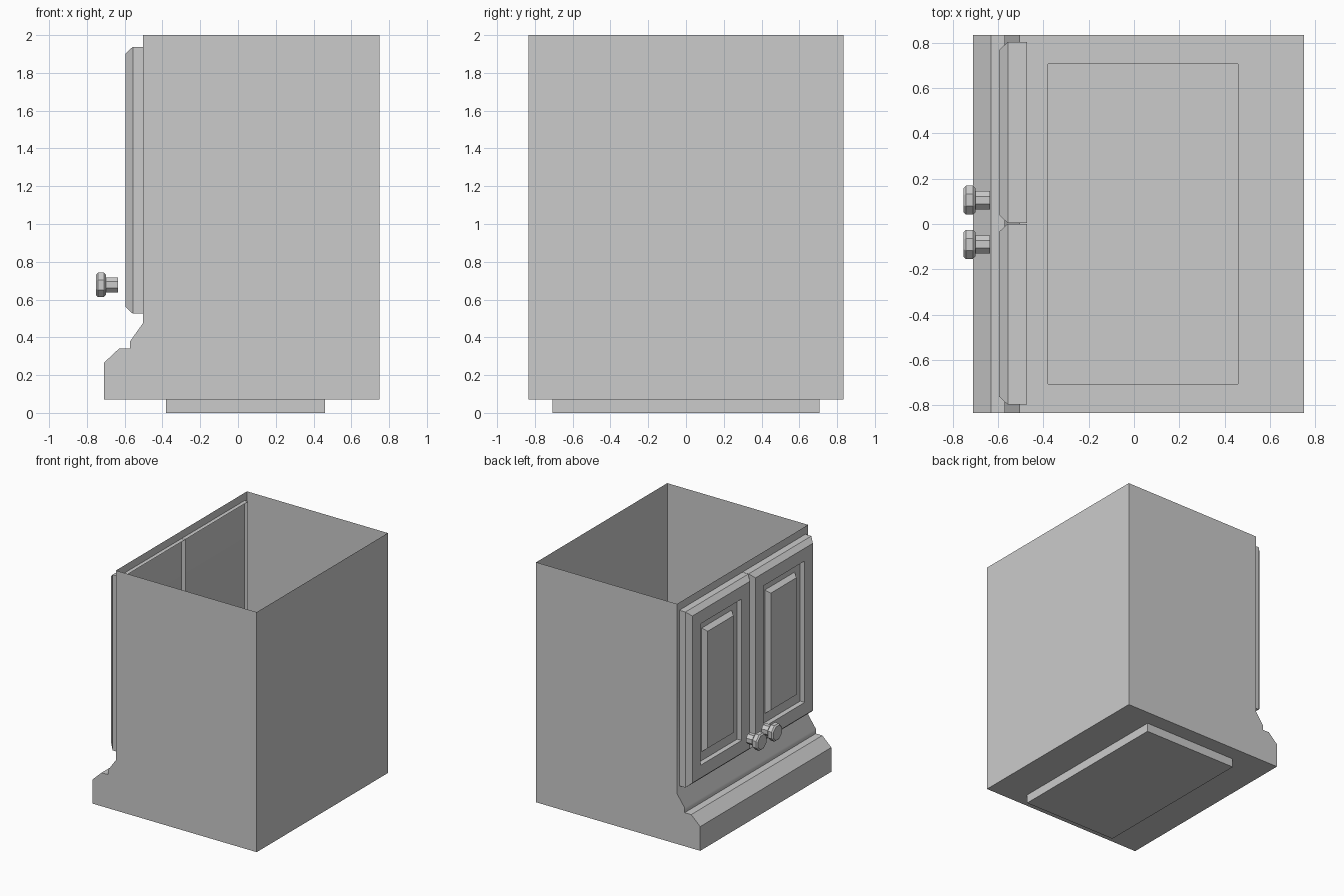
import bpy, bmesh, math
from mathutils import Matrix

if "Cube" in bpy.data.objects:
    bpy.data.objects.remove(bpy.data.objects["Cube"])


def finish(bm, name, angle=None, recalc=False):
    if recalc:
        bmesh.ops.recalc_face_normals(bm, faces=bm.faces)
    mesh = bpy.data.meshes.new(name)
    bm.to_mesh(mesh)
    bm.free()
    ob = bpy.data.objects.new(name, mesh)
    bpy.context.collection.objects.link(ob)
    if angle:
        bpy.ops.object.select_all(action='DESELECT')
        ob.select_set(True)
        bpy.context.view_layer.objects.active = ob
        bpy.ops.object.shade_smooth_by_angle(angle=math.radians(angle))
    return ob


def bridge(bm, a, b):
    n = len(a)
    for i in range(n):
        j = (i + 1) % n
        bm.faces.new((a[i], a[j], b[j], b[i]))


# Cabinet shell: side profile swept across y, left open on top
def cabinet_body():
    profile = [(0.75, 2), (0.75, 0.07), (-0.71, 0.07), (-0.71, 0.265), (-0.63, 0.34),
               (-0.572, 0.34), (-0.572, 0.378), (-0.503, 0.475), (-0.503, 2)]
    w = 0.833
    bm = bmesh.new()
    left = [bm.verts.new((x, -w, z)) for x, z in profile]
    right = [bm.verts.new((x, w, z)) for x, z in profile]
    bm.faces.new(left[::-1])
    bm.faces.new(right)
    for i in range(len(profile) - 1):
        if i == 1:
            continue
        bm.faces.new((left[i], left[i + 1], right[i + 1], right[i]))
    # Floor with the foot pushed down from it
    outer = [left[1], left[2], right[2], right[1]]
    foot = [(0.46, -0.707), (-0.38, -0.707), (-0.38, 0.707), (0.46, 0.707)]
    upper = [bm.verts.new((x, y, 0.07)) for x, y in foot]
    lower = [bm.verts.new((x, y, 0)) for x, y in foot]
    bridge(bm, outer, upper)
    bridge(bm, upper, lower)
    bm.faces.new(lower)
    finish(bm, "cabinet_body", 38, True)


# Panelled door: nested rectangles, hollow at the back
def door(name, y0, y1):
    z0, z1 = 0.525, 1.938
    rings = [(0, -0.472), (0, -0.557), (0.035, -0.595), (0.138, -0.595),
             (0.138, -0.555), (0.21, -0.555), (0.236, -0.59)]
    bm = bmesh.new()
    prev = None
    for d, x in rings:
        ring = [bm.verts.new((x, y, z)) for y, z in
                ((y0 + d, z0 + d), (y0 + d, z1 - d), (y1 - d, z1 - d), (y1 - d, z0 + d))]
        if prev:
            bridge(bm, ring, prev)
        prev = ring
    bm.faces.new(prev[::-1])
    finish(bm, name, recalc=True)


# Eight-sided knob: stem and chamfered head turned about x
def knob(name, y):
    bm = bmesh.new()
    k = 1 / math.cos(math.pi / 8)

    def turned(profile):
        prev = None
        for x, r in profile:
            ring = []
            for i in range(8):
                a = (i + 0.5) * math.pi / 4
                ring.append(bm.verts.new((x, y + r * k * math.cos(a), 0.678 + r * k * math.sin(a))))
            if prev:
                bridge(bm, prev, ring)
            else:
                bm.faces.new(ring[::-1])
            prev = ring
        bm.faces.new(prev)

    turned([(-0.635, 0.04), (-0.70, 0.04), (-0.70, 0.054), (-0.71, 0.064),
            (-0.742, 0.064), (-0.752, 0.054)])
    finish(bm, name, recalc=True)


cabinet_body()
for side, y0, y1, ky in (("right", 0.004, 0.803, 0.105), ("left", -0.797, 0.001, -0.09)):
    door("door_" + side, y0, y1)
    knob("knob_" + side, ky)
